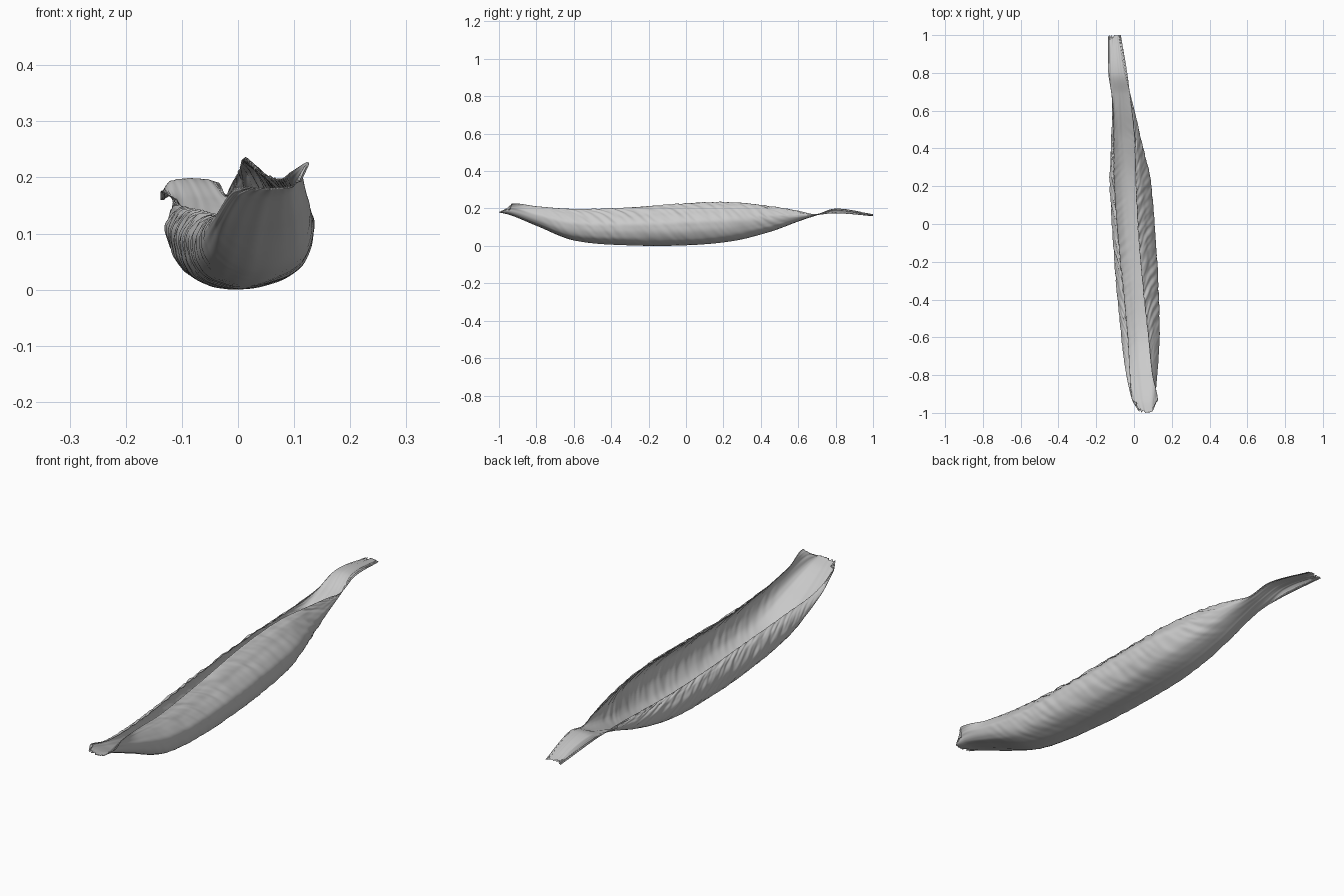
import bpy, bmesh, math
from mathutils import Vector, noise

if "Cube" in bpy.data.objects:
    bpy.data.objects.remove(bpy.data.objects["Cube"])

# Stations along the pod:
# y, left rim x, left rim z, left belly x, bottom x, bottom z, right belly x, right rim x, right rim z
ST = [
    (-1.00, .012, .186, .022, .060, .183, .100, .112, .196),
    (-.93, -.010, .180, -.008, .055, .166, .108, .126, .229),
    (-.80, -.020, .143, -.039, .045, .113, .122, .097, .214),
    (-.60, -.031, .136, -.066, .035, .034, .134, .076, .200),
    (-.30, -.060, .142, -.094, .010, .006, .127, .044, .208),
    (.00, -.089, .149, -.115, -.012, .007, .108, .020, .230),
    (.25, -.104, .153, -.126, -.030, .030, .084, .008, .235),
    (.45, -.106, .158, -.119, -.052, .080, .035, .002, .215),
    (.60, -.110, .164, -.115, -.064, .135, .002, -.012, .190),
    (.69, -.119, .168, -.117, -.070, .165, -.022, -.022, .172),
    (.80, -.136, .178, -.128, -.090, .200, -.048, -.036, .193),
    (1.00, -.138, .163, -.130, -.105, .171, -.078, -.070, .166),
]
NY, SUB = 320, 12
MID = 4 / 8


def hermite(p, t, x):
    """Smooth curve through values p at knots t."""
    i = max(k for k in range(len(t) - 1) if t[k] <= x or k == 0)
    h = t[i + 1] - t[i]
    u = (x - t[i]) / h

    def slope(k):
        a, b = max(k - 1, 0), min(k + 1, len(t) - 1)
        return (p[b] - p[a]) / (t[b] - t[a])
    return ((2*u**3 - 3*u**2 + 1) * p[i] + (u**3 - 2*u**2 + u) * h * slope(i)
            + (3*u**2 - 2*u**3) * p[i + 1] + (u**3 - u**2) * h * slope(i + 1))


def section(y):
    """Curled cross-section from left rim, under the belly, to right rim."""
    ys = [s[0] for s in ST]
    xl, zl, bl, xb, zb, br, xr, zr = (
        hermite([s[k] for s in ST], ys, y) for k in range(1, 9))
    hl, hr = zl - zb, zr - zb
    pts = [(xl, zl), (bl + .4 * (xl - bl), zb + .90 * hl), (bl, zb + .60 * hl),
           (xb + .74 * (bl - xb), zb + .17 * hl), (xb, zb),
           (xb + .76 * (br - xb), zb + .14 * hr), (br, zb + .52 * hr),
           (br + .55 * (xr - br), zb + .84 * hr), (xr, zr)]
    t = list(range(len(pts)))
    n = SUB * (len(pts) - 1)
    return [(hermite([p[0] for p in pts], t, j / SUB),
             hermite([p[1] for p in pts], t, j / SUB)) for j in range(n + 1)]


# Curled husk surface with ragged ends
bm = bmesh.new()
rows = []
for i in range(NY + 1):
    y = -1 + 2 * i / NY
    sec = section(y)
    row = []
    for j, (x, z) in enumerate(sec):
        v = j / (len(sec) - 1)
        end = max(0, abs(y) - .93) / .07
        rag = .03 * end * abs(noise.noise(Vector((v * 12, 0, 3))))
        if y < 0:
            rag += .05 * end * abs(2 * v - 1) ** 2
        row.append(bm.verts.new((x, y - math.copysign(rag, y), z)))
    rows.append(row)
for a, b in zip(rows, rows[1:]):
    for j in range(len(a) - 1):
        bm.faces.new((a[j], a[j + 1], b[j + 1], b[j]))
bmesh.ops.recalc_face_normals(bm, faces=bm.faces)
bm.normal_update()

# Diagonal wrinkles on the walls, long grooves under the belly
offsets = []
for row in rows:
    for j, v in enumerate(row):
        s = j / (len(row) - 1)
        side = abs(s - MID)
        wall = min(1, side * 3)
        fade = max(0, min(1, (.75 - abs(v.co.y + .05)) * 4))
        diag = noise.noise(Vector(((v.co.y + side * .55) * 34, s * 7, 0)))
        long = noise.noise(Vector((v.co.y * 2.5, s * 24, 7)))
        offsets.append((v, v.normal * (.0055 * fade * wall * diag + .002 * (1 - wall * .5) * long)))
for v, d in offsets:
    v.co += d
low = min(v.co.z for v in bm.verts)
for v in bm.verts:
    v.co.z += .001 - low

mesh = bpy.data.meshes.new("curled_husk")
bm.to_mesh(mesh)
bm.free()
husk = bpy.data.objects.new("curled_husk", mesh)
bpy.context.collection.objects.link(husk)
for p in mesh.polygons:
    p.use_smooth = True

# Thin shell
shell = husk.modifiers.new("thickness", 'SOLIDIFY')
shell.thickness = .002
shell.offset = 0
